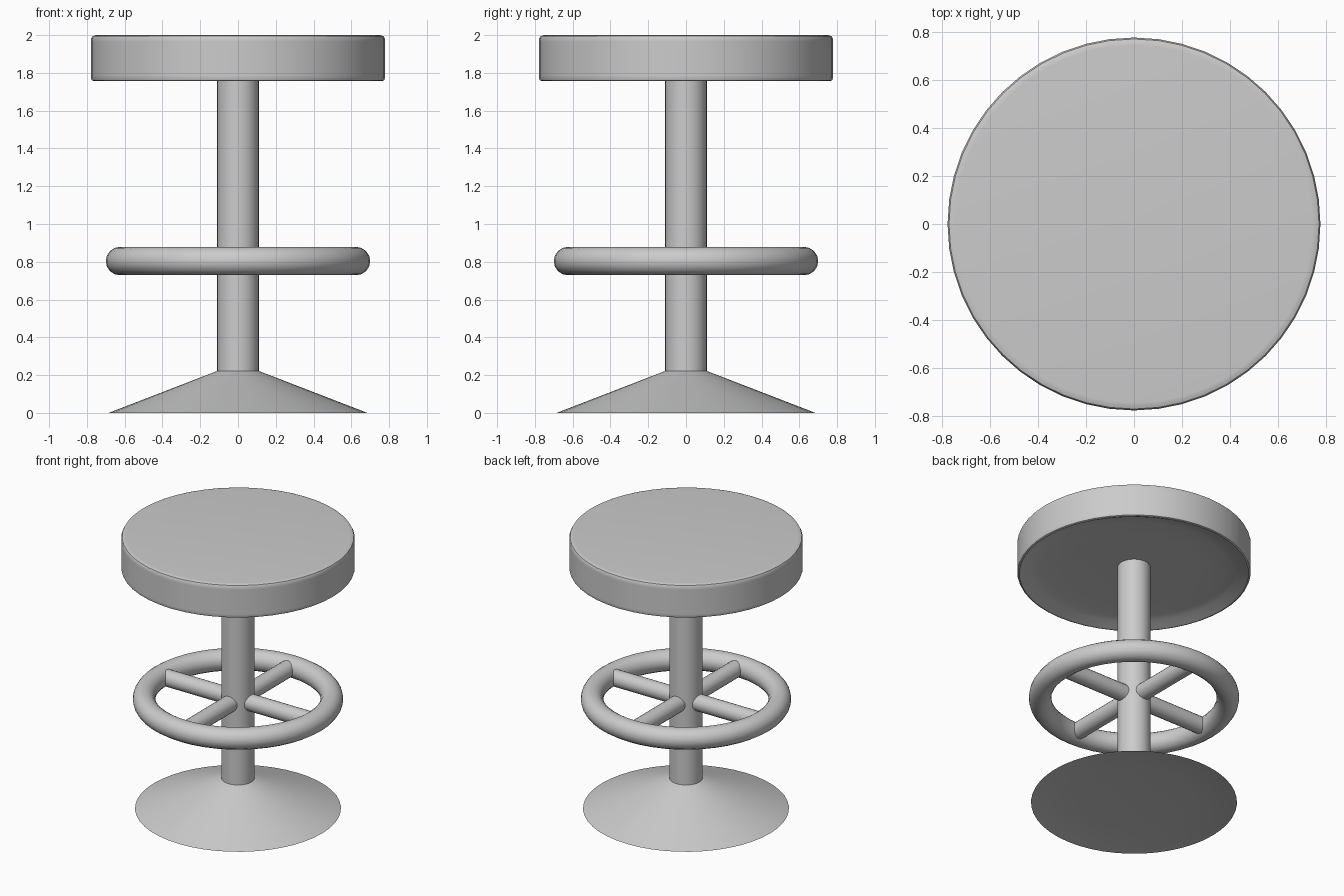
import bpy
import bmesh
from math import pi

if "Cube" in bpy.data.objects:
    bpy.data.objects.remove(bpy.data.objects["Cube"])

SIDES = 48


def finish(name, angle=0.6):
    obj = bpy.context.object
    obj.name = name
    bpy.ops.object.shade_smooth_by_angle(angle=angle)
    return obj


def lathe(name, profile, angle=0.6):
    """Spin (radius, z) points around the z axis."""
    bm = bmesh.new()
    verts = [bm.verts.new((r, 0, z)) for r, z in profile]
    edges = [bm.edges.new(pair) for pair in zip(verts, verts[1:])]
    bmesh.ops.spin(bm, geom=verts + edges, cent=(0, 0, 0), axis=(0, 0, 1),
                   angle=2 * pi, steps=SIDES, use_merge=True)
    bmesh.ops.remove_doubles(bm, verts=bm.verts, dist=1e-5)
    bmesh.ops.recalc_face_normals(bm, faces=bm.faces)
    mesh = bpy.data.meshes.new(name)
    bm.to_mesh(mesh)
    bm.free()
    obj = bpy.data.objects.new(name, mesh)
    bpy.context.collection.objects.link(obj)
    bpy.ops.object.select_all(action='DESELECT')
    obj.select_set(True)
    bpy.context.view_layer.objects.active = obj
    return finish(name, angle)


# Padded seat with softened rims and a hollowed underside
lathe("seat", [(0, 2.0), (0.745, 2.0), (0.757, 1.999), (0.771, 1.994), (0.777, 1.982),
               (0.777, 1.965), (0.777, 1.785), (0.777, 1.77), (0.773, 1.76), (0.763, 1.756),
               (0.745, 1.761), (0.69, 1.785), (0.62, 1.797), (0.45, 1.802), (0, 1.803)])

# Central column
bpy.ops.mesh.primitive_cylinder_add(vertices=32, radius=0.11, depth=1.6,
                                    location=(0, 0, 1.01))
finish("column")

# Flared base with a shallow hollow beneath
lathe("base", [(0, 0.035), (0.4, 0.03), (0.58, 0.018), (0.685, 0),
               (0.11, 0.222), (0, 0.222)], 0.3)

# Foot ring
bpy.ops.mesh.primitive_torus_add(major_radius=0.625, minor_radius=0.075, major_segments=SIDES,
                                 minor_segments=16, location=(0, 0, 0.804))
finish("foot_ring")

# Four spokes, as two crossing bars through the column
for name, rot in (("spokes_x", (0, pi / 2, 0)), ("spokes_y", (pi / 2, 0, 0))):
    bpy.ops.mesh.primitive_cylinder_add(vertices=20, radius=0.059, depth=1.24,
                                        location=(0, 0, 0.804), rotation=rot)
    finish(name)
